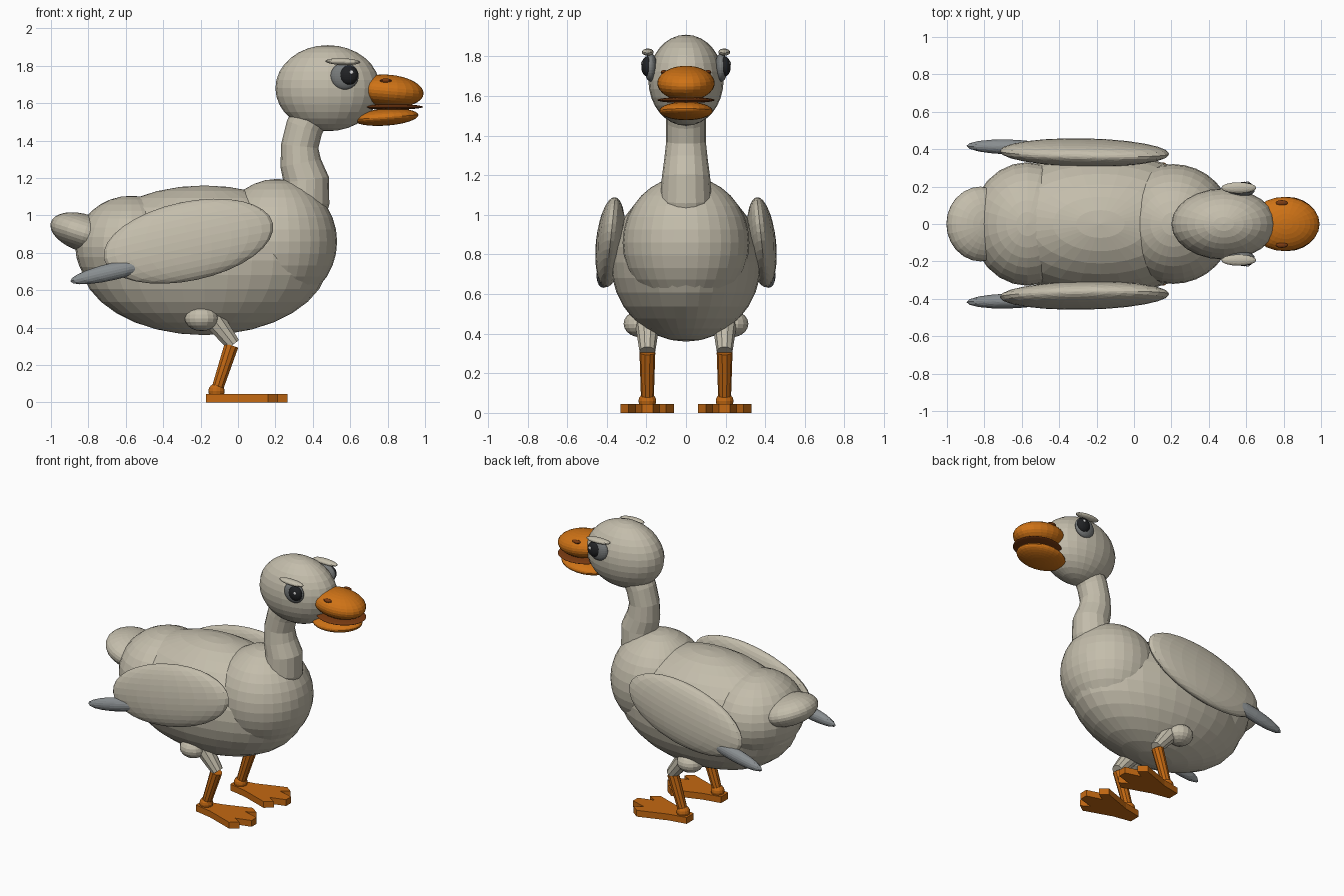
import bpy, bmesh, math
from mathutils import Vector, Matrix

cube = bpy.data.objects.get("Cube")
if cube:
    bpy.data.objects.remove(cube)


def material(name, r, g, b):
    m = bpy.data.materials.new(name)
    m.use_nodes = True
    m.diffuse_color = (r, g, b, 1)
    node = next(n for n in m.node_tree.nodes if n.type == 'BSDF_PRINCIPLED')
    node.inputs["Base Color"].default_value = (r, g, b, 1)
    node.inputs["Roughness"].default_value = 0.8
    return m


PLUMAGE = material("warm grey plumage", .55, .51, .41)
FEATHER = material("slate feather", .25, .27, .28)
ORANGE = material("bill orange", .62, .17, .008)
LEG = material("leg orange", .55, .14, .006)
BROWN = material("mouth brown", .2, .045, .006)
LID = material("eye rim grey", .19, .2, .2)
BLACK = material("pupil black", .015, .016, .018)
GLINT = material("eye glint", .7, .7, .7)


def finish(name, bm, mat):
    bmesh.ops.recalc_face_normals(bm, faces=bm.faces)
    mesh = bpy.data.meshes.new(name)
    bm.to_mesh(mesh)
    bm.free()
    mesh.materials.append(mat)
    obj = bpy.data.objects.new(name, mesh)
    bpy.context.collection.objects.link(obj)
    return obj


def ellipsoid(name, centre, radii, mat, pitch=0, roll=0, segs=24, rings=16):
    """Faceted ellipsoid; positive pitch lowers the +x end."""
    bm = bmesh.new()
    bmesh.ops.create_uvsphere(bm, u_segments=segs, v_segments=rings, radius=1)
    turn = (Matrix.Rotation(math.radians(roll), 4, 'X')
            @ Matrix.Rotation(math.radians(pitch), 4, 'Y'))
    bm.transform(Matrix.Translation(centre) @ turn @ Matrix.Diagonal((*radii, 1)))
    return finish(name, bm, mat)


def tube(name, points, radii, mat, segs=12):
    """Capped tube through points in a plane of constant y."""
    bm = bmesh.new()
    pts = [Vector(p) for p in points]
    loops = []
    for i, (p, r) in enumerate(zip(pts, radii)):
        along = (pts[min(i + 1, len(pts) - 1)] - pts[max(i - 1, 0)]).normalized()
        side = Vector((0, 1, 0))
        up = along.cross(side)
        angles = [math.tau * k / segs for k in range(segs)]
        loops.append([bm.verts.new(p + r * (side * math.cos(a) + up * math.sin(a)))
                      for a in angles])
    for a, b in zip(loops, loops[1:]):
        for k in range(segs):
            n = (k + 1) % segs
            bm.faces.new((a[k], a[n], b[n], b[k]))
    bm.faces.new(loops[0])
    bm.faces.new(loops[-1])
    return finish(name, bm, mat)


def webbed_foot(name, y):
    """Flat plate with three toes, symmetric about its own length."""
    half = [(-.17, .04), (-.04, .065), (.16, .135), (.215, .095), (.155, .06), (.265, .028)]
    outline = half + [(x, -w) for x, w in reversed(half)]
    bm = bmesh.new()
    face = bm.faces.new([bm.verts.new((x, y + w, 0)) for x, w in outline])
    top = bmesh.ops.extrude_face_region(bm, geom=[face])
    verts = [g for g in top["geom"] if isinstance(g, bmesh.types.BMVert)]
    bmesh.ops.translate(bm, verts=verts, vec=(0, 0, .045))
    return finish(name, bm, LEG)


# Trunk
ellipsoid("body", (-.18, 0, .76), (.665, .38, .4), PLUMAGE, segs=32)
ellipsoid("chest", (.21, 0, .86), (.32, .32, .335), PLUMAGE, segs=32)
ellipsoid("rump", (-.57, 0, .83), (.30, .33, .275), PLUMAGE)
ellipsoid("tail", (-.82, 0, .905), (.19, .2, .1), PLUMAGE, pitch=18)

# Neck and head
tube("neck",
     [(.33, 0, .98), (.36, 0, 1.08), (.365, 0, 1.19), (.335, 0, 1.28),
      (.33, 0, 1.37), (.355, 0, 1.47), (.41, 0, 1.58)],
     [.13, .13, .122, .11, .1, .1, .1], PLUMAGE, segs=16)
ellipsoid("head", (.48, 0, 1.68), (.28, .19, .23), PLUMAGE)

# Bill
ellipsoid("upper_bill", (.805, 0, 1.665), (.188, .145, .087), ORANGE, pitch=5)
ellipsoid("mouth_line", (.82, 0, 1.58), (.17, .145, .015), BROWN)
ellipsoid("lower_bill", (.79, 0, 1.525), (.175, .135, .045), ORANGE, pitch=-4)

# Paired parts, one set on each flank
for side, s in (("near", -1), ("far", 1)):
    ellipsoid(side + "_wing", (-.265, s * .382, .862), (.462, .073, .212), PLUMAGE,
              pitch=-12, roll=s * 6)
    ellipsoid(side + "_wing_tip", (-.67, s * .412, .7), (.232, .04, .046), FEATHER,
              pitch=-13, roll=s * 6, segs=16, rings=10)

    # Face details
    ellipsoid(side + "_nostril", (.79, s * .112, 1.72), (.032, .016, .012), BROWN,
              segs=12, rings=8)
    ellipsoid(side + "_eye_rim", (.57, s * .178, 1.745), (.075, .032, .072), LID)
    ellipsoid(side + "_pupil", (.592, s * .193, 1.75), (.05, .033, .052), BLACK)
    ellipsoid(side + "_glint", (.606, s * .222, 1.765), (.011, .006, .011), GLINT,
              segs=10, rings=6)
    ellipsoid(side + "_brow", (.56, s * .193, 1.822), (.094, .03, .018), PLUMAGE,
              pitch=2, segs=16, rings=10)

    # Leg
    y = s * .195
    ellipsoid(side + "_thigh", (-.195, s * .23, .45), (.09, .085, .068), PLUMAGE,
              segs=16, rings=10)
    tube(side + "_upper_leg", [(-.15, y, .47), (-.025, y, .31)], [.065, .04], PLUMAGE, segs=10)
    tube(side + "_lower_leg", [(-.035, y, .305), (-.115, y, .06)], [.04, .032], LEG, segs=10)
    ellipsoid(side + "_ankle", (-.115, y, .06), (.045, .045, .042), LEG, segs=14, rings=8)
    webbed_foot(side + "_foot", y)
